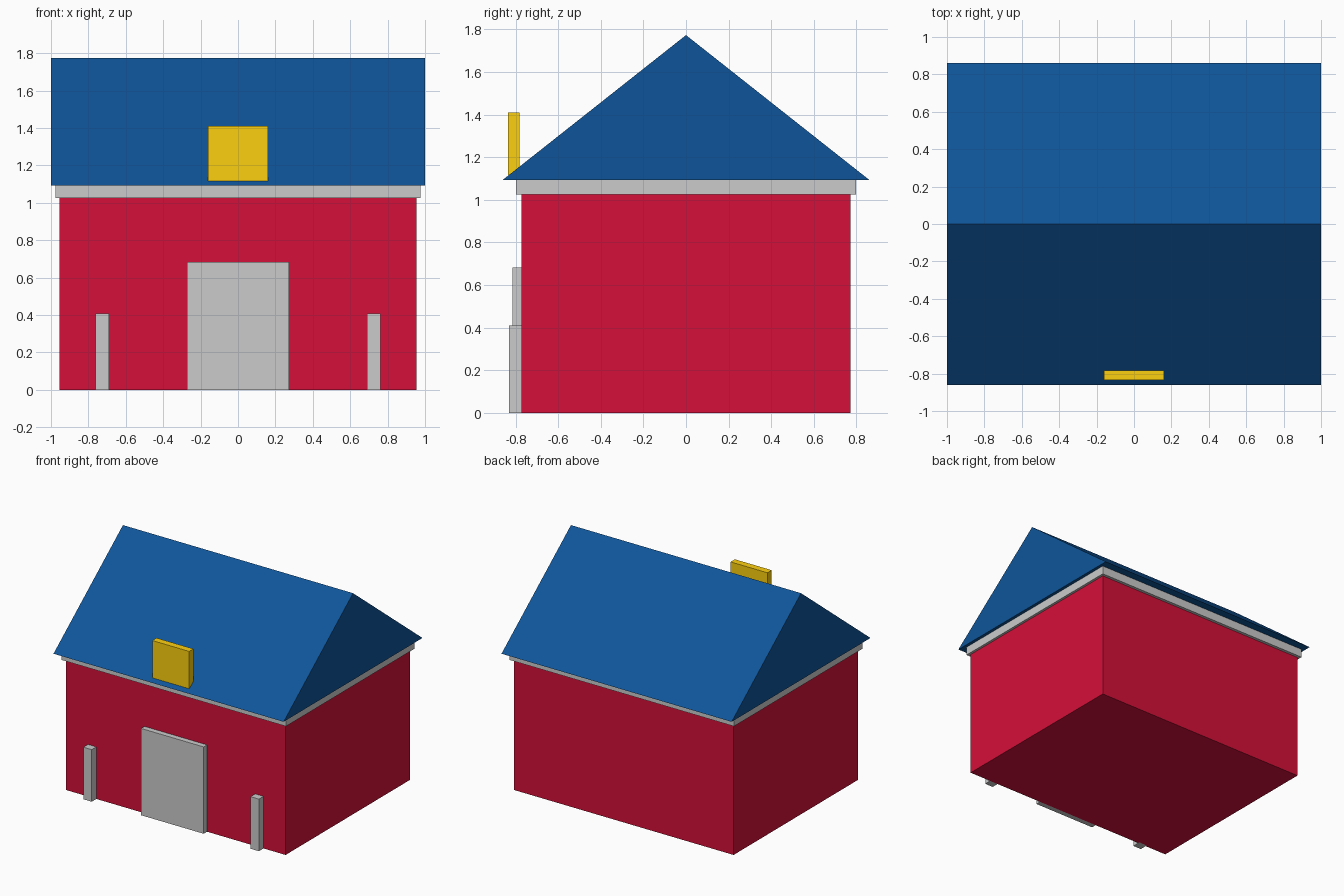
import bpy
import bmesh

if "Cube" in bpy.data.objects:
    bpy.data.objects.remove(bpy.data.objects["Cube"])


def material(name, rgb):
    mat = bpy.data.materials.new(name)
    mat.diffuse_color = (*rgb, 1.0)
    mat.use_nodes = True
    mat.node_tree.nodes["Principled BSDF"].inputs["Base Color"].default_value = mat.diffuse_color
    return mat


def add_object(name, bm, mat=None):
    bmesh.ops.recalc_face_normals(bm, faces=bm.faces)
    mesh = bpy.data.meshes.new(name)
    bm.to_mesh(mesh)
    bm.free()
    obj = bpy.data.objects.new(name, mesh)
    bpy.context.collection.objects.link(obj)
    if mat:
        mesh.materials.append(mat)
    return obj


def box(name, x, y, z, mat=None):
    """Box spanning the (low, high) range on each axis."""
    bm = bmesh.new()
    bmesh.ops.create_cube(bm, size=1)
    for v in bm.verts:
        v.co = [lo + (c + 0.5) * (hi - lo) for c, (lo, hi) in zip(v.co, (x, y, z))]
    return add_object(name, bm, mat)


def prism(name, profile, half_length, mat=None):
    """Profile in the YZ plane, extruded symmetrically along x."""
    bm = bmesh.new()
    face = bm.faces.new([bm.verts.new((-half_length, y, z)) for y, z in profile])
    out = bmesh.ops.extrude_face_region(bm, geom=[face], use_keep_orig=True)
    verts = [g for g in out["geom"] if isinstance(g, bmesh.types.BMVert)]
    bmesh.ops.translate(bm, vec=(2 * half_length, 0, 0), verts=verts)
    return add_object(name, bm, mat)


red = material("wall_red", (0.665, 0.005, 0.042))
blue = material("roof_blue", (0.0045, 0.091, 0.319))
yellow = material("sign_yellow", (0.98, 0.63, 0.005))

# Walls, eaves trim and gable roof
box("walls", (-0.955, 0.955), (-0.773, 0.773), (0, 1.025), red)
box("eaves_trim", (-0.975, 0.975), (-0.797, 0.797), (1.025, 1.092))
prism("roof", [(-0.862, 1.092), (0.862, 1.092), (0, 1.773)], 1.0, blue)

# Door and the posts on either side of it
box("door", (-0.272, 0.272), (-0.815, -0.76), (0, 0.682))
for side, label in ((-1, "left"), (1, "right")):
    xs = sorted((side * 0.69, side * 0.763))
    box(f"{label}_post", xs, (-0.83, -0.76), (0, 0.409))

# Sign board standing on the front eave
box("sign_board", (-0.16, 0.16), (-0.835, -0.782), (1.117, 1.41), yellow)
